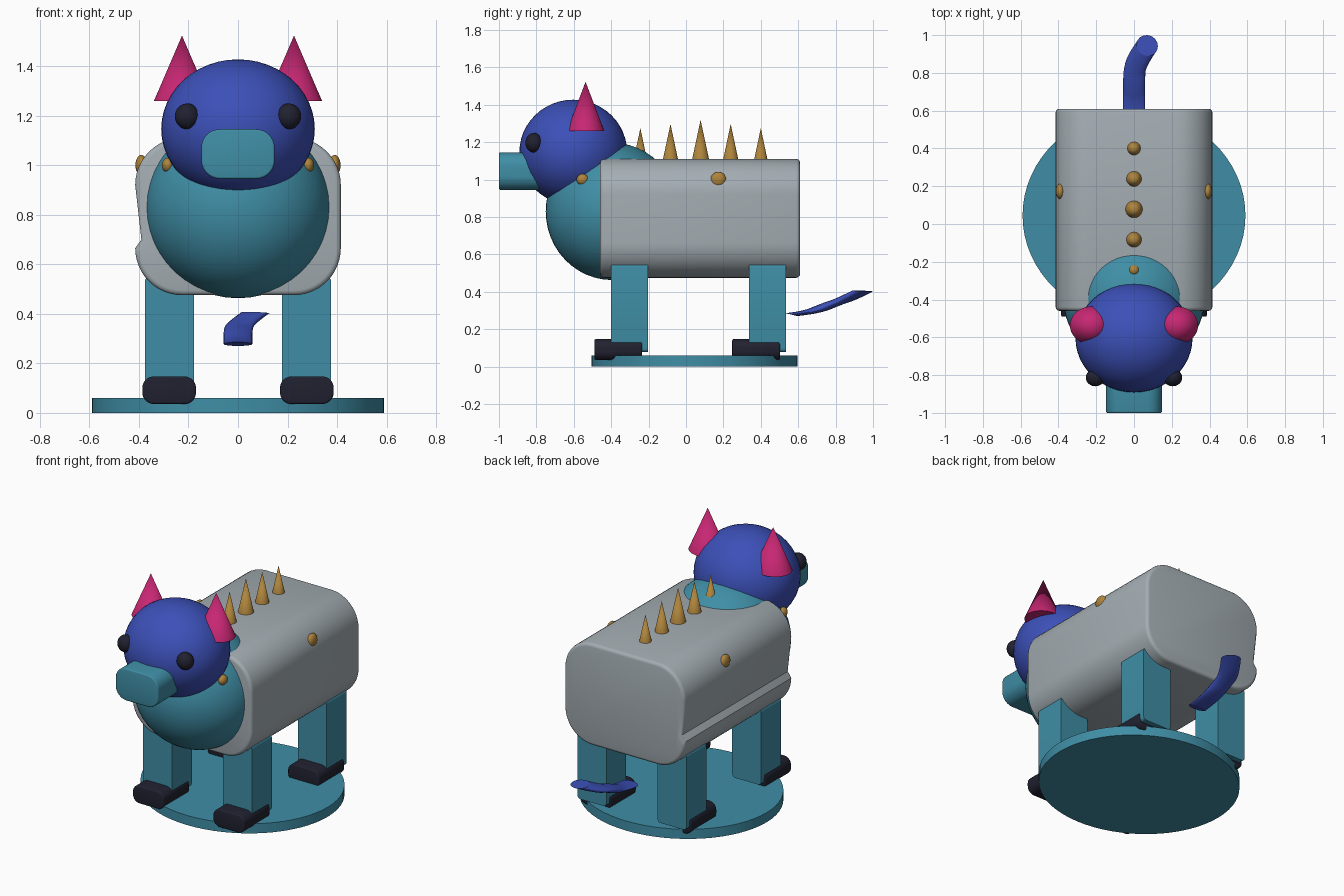
import bpy, bmesh, math
from mathutils import Matrix, Vector

cube = bpy.data.objects.get("Cube")
if cube:
    bpy.data.objects.remove(cube, do_unlink=True)


def material(name, r, g, b):
    m = bpy.data.materials.new(name)
    m.use_nodes = True
    m.diffuse_color = (r, g, b, 1)
    m.node_tree.nodes["Principled BSDF"].inputs["Base Color"].default_value = (r, g, b, 1)
    return m


teal = material("teal", 0.05, 0.27, 0.38)
blue = material("blue", 0.045, 0.08, 0.48)
grey = material("grey", 0.37, 0.42, 0.45)
pink = material("pink", 0.57, 0.02, 0.17)
gold = material("gold", 0.42, 0.23, 0.045)
dark = material("dark", 0.015, 0.015, 0.03)


def finish(name, bm, mat):
    bmesh.ops.recalc_face_normals(bm, faces=bm.faces)
    me = bpy.data.meshes.new(name)
    bm.to_mesh(me)
    bm.free()
    me.materials.append(mat)
    ob = bpy.data.objects.new(name, me)
    bpy.context.collection.objects.link(ob)
    smooth(ob)
    return ob


def smooth(ob):
    bpy.ops.object.select_all(action='DESELECT')
    ob.select_set(True)
    bpy.context.view_layer.objects.active = ob
    bpy.ops.object.shade_smooth_by_angle(angle=math.radians(35))


def ellipsoid(name, centre, radii, mat):
    bm = bmesh.new()
    bmesh.ops.create_uvsphere(bm, u_segments=48, v_segments=24, radius=1,
                              matrix=Matrix.LocRotScale(Vector(centre), None, Vector(radii)))
    return finish(name, bm, mat)


def cone(name, base, rx, ry, height, mat, top=0):
    # tapered solid standing on its base centre
    bm = bmesh.new()
    x, y, z = base
    bmesh.ops.create_cone(bm, cap_ends=True, segments=64, radius1=1, radius2=top, depth=1,
                          matrix=Matrix.LocRotScale(Vector((x, y, z + height / 2)), None,
                                                    Vector((rx, ry, height))))
    return finish(name, bm, mat)


def rounded(x0, x1, z0, z1, r, steps=10):
    # rounded rectangle, starting at the top right corner
    pts = []
    corners = [(x1 - r, z1 - r), (x0 + r, z1 - r), (x0 + r, z0 + r), (x1 - r, z0 + r)]
    for k, (cx, cz) in enumerate(corners):
        for i in range(steps + 1):
            a = math.pi / 2 * (k + i / steps)
            pts.append((cx + r * math.cos(a), cz + r * math.sin(a)))
    return pts


def slab(name, profile, y0, y1, mat, bevel=0.0):
    # profile in x and z, extruded from front to back
    bm = bmesh.new()
    front = bm.faces.new([bm.verts.new((x, y0, z)) for x, z in profile])
    ext = bmesh.ops.extrude_face_region(bm, geom=[front], use_keep_orig=True)["geom"]
    bmesh.ops.translate(bm, vec=(0, y1 - y0, 0),
                        verts=[g for g in ext if isinstance(g, bmesh.types.BMVert)])
    if bevel:
        rims = [e for e in bm.edges if abs(e.verts[0].co.y - e.verts[1].co.y) < 1e-5]
        bmesh.ops.bevel(bm, geom=rims, offset=bevel, segments=3, profile=0.5,
                        affect='EDGES', clamp_overlap=True)
    return finish(name, bm, mat)


# Oval stand
cone("stand", (0, 0.045, 0), 0.59, 0.55, 0.06, teal, top=1)

# Body with a long crease along its right side
steps = 12
outline = rounded(-0.415, 0.415, 0.475, 1.11, 0.19, steps)
outline.insert(2 * (steps + 1), (-0.39, 0.70))
slab("body", outline, -0.46, 0.61, grey, 0.02)

# Chest, head and snout
ellipsoid("chest", (0, -0.395, 0.83), (0.375, 0.355, 0.367), teal)
ellipsoid("head", (0, -0.603, 1.146), (0.31, 0.288, 0.281), blue)
slab("snout", rounded(-0.148, 0.148, 0.945, 1.145, 0.075), -1.0, -0.6, teal, 0.008)

# Paired parts
for side, s in (("left", 1), ("right", -1)):
    ellipsoid(side + "_eye", (s * 0.205, -0.813, 1.197), (0.05, 0.046, 0.052), dark)
    cone(side + "_ear", (s * 0.226, -0.537, 1.26), 0.113, 0.1, 0.263, pink)
    ellipsoid(side + "_body_stud", (s * 0.39, 0.173, 1.0), (0.024, 0.041, 0.041), gold)
    ellipsoid(side + "_chest_stud", (s * 0.283, -0.553, 1.0), (0.024, 0.032, 0.03), gold)
    xs = sorted((s * 0.177, s * 0.376))
    foot_xs = sorted((s * 0.17, s * 0.386))
    for end, y in (("front", -0.4), ("back", 0.337)):
        slab(f"{end}_{side}_leg", rounded(*xs, 0.077, 0.55, 0.02, 4), y, y + 0.197, teal)
        slab(f"{end}_{side}_foot", rounded(*foot_xs, 0.036, 0.147, 0.046),
             y - 0.09, y + 0.165, dark, 0.008)

# Row of back spikes, tallest in the middle
for i in range(5):
    k = abs(i - 2)
    r = 0.047 - 0.005 * k
    cone(f"back_spike_{i + 1}", (0, -0.244 + 0.161 * i, 1.1), r, r, 0.219 - 0.022 * k, gold)

# Flattened, bent tail
curve = bpy.data.curves.new("tail", 'CURVE')
curve.dimensions = '3D'
curve.bevel_depth = 0.058
curve.bevel_resolution = 6
curve.use_fill_caps = True
path = [(0, 0.563, 0), (0, 0.67, 0.07), (0, 0.78, 0.36), (0.01, 0.86, 0.52), (0.07, 0.945, 0.79)]
spline = curve.splines.new('NURBS')
spline.points.add(len(path) - 1)
for p, co in zip(spline.points, path):
    p.co = (*co, 1)
spline.order_u = 3
spline.use_endpoint_u = True
spline.resolution_u = 8
curve.materials.append(blue)
tail = bpy.data.objects.new("tail", curve)
bpy.context.collection.objects.link(tail)
tail.location.z = 0.278
tail.scale.z = 0.16
bpy.ops.object.select_all(action='DESELECT')
tail.select_set(True)
bpy.context.view_layer.objects.active = tail
bpy.ops.object.convert(target='MESH')
smooth(bpy.context.view_layer.objects.active)
